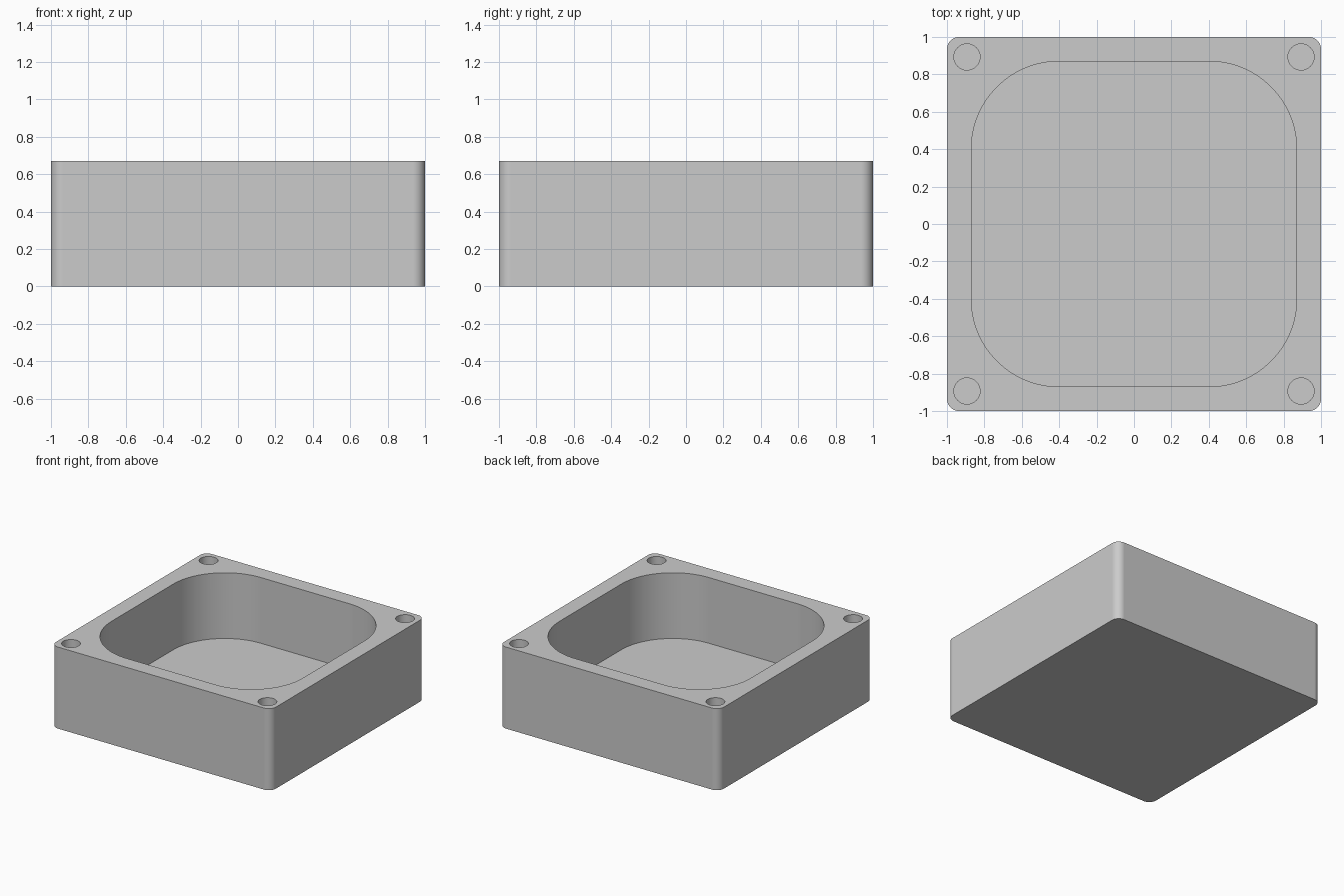
import bpy
import bmesh
from math import cos, sin, pi, radians

SIZE, HEIGHT, FLOOR = 1.0, 0.67, 0.13   # half width, height, base thickness
CAVITY, HOLE_POS = 0.87, 0.893

if "Cube" in bpy.data.objects:
    bpy.data.objects.remove(bpy.data.objects["Cube"], do_unlink=True)

grey = bpy.data.materials.new("plain_grey")
grey.use_nodes = True
grey.diffuse_color = (0.6, 0.6, 0.6, 1)
grey.node_tree.nodes["Principled BSDF"].inputs["Base Color"].default_value = (0.6, 0.6, 0.6, 1)


def rounded_prism(name, half, radius, z0, z1, steps, centre=(0, 0)):
    """Upright square prism with rounded corners; a cylinder when radius == half."""
    bm = bmesh.new()
    inner = half - radius
    ring = []
    for corner in range(4):
        mid = corner * pi / 2 + pi / 4
        cx = centre[0] + inner * (1 if cos(mid) > 0 else -1)
        cy = centre[1] + inner * (1 if sin(mid) > 0 else -1)
        last = steps if inner < 1e-6 else steps + 1
        for i in range(last):
            a = (corner + i / steps) * pi / 2
            ring.append(bm.verts.new((cx + radius * cos(a), cy + radius * sin(a), z0)))
    base = bm.faces.new(ring)
    top = bmesh.ops.extrude_face_region(bm, geom=[base])["geom"]
    bmesh.ops.translate(bm, vec=(0, 0, z1 - z0),
                        verts=[v for v in top if isinstance(v, bmesh.types.BMVert)])
    bmesh.ops.recalc_face_normals(bm, faces=bm.faces)
    mesh = bpy.data.meshes.new(name)
    bm.to_mesh(mesh)
    bm.free()
    mesh.materials.append(grey)
    obj = bpy.data.objects.new(name, mesh)
    bpy.context.collection.objects.link(obj)
    return obj


# Outer box
box = rounded_prism("open_box", SIZE, 0.065, 0, HEIGHT, 12)

# Cutters: central cavity and four corner screw holes
cutters = [rounded_prism("cavity_cutter", CAVITY, 0.47, FLOOR, HEIGHT + 0.1, 24)]
for sx in (-1, 1):
    for sy in (-1, 1):
        cutters.append(rounded_prism("screw_hole_cutter", 0.07, 0.07, FLOOR, HEIGHT + 0.1, 12,
                                     (sx * HOLE_POS, sy * HOLE_POS)))

bpy.ops.object.select_all(action='DESELECT')
bpy.context.view_layer.objects.active = box
box.select_set(True)
for cutter in cutters:
    cutter.hide_render = True
    cut = box.modifiers.new("cut", 'BOOLEAN')
    cut.operation = 'DIFFERENCE'
    cut.solver = 'EXACT'
    cut.object = cutter
    bpy.ops.object.modifier_apply(modifier=cut.name)
    bpy.data.objects.remove(cutter, do_unlink=True)

# Smooth rounded corners, crisp rims, flat walls
bpy.ops.object.shade_smooth_by_angle(angle=radians(30))
weighted = box.modifiers.new("flat_walls", 'WEIGHTED_NORMAL')
weighted.keep_sharp = True
